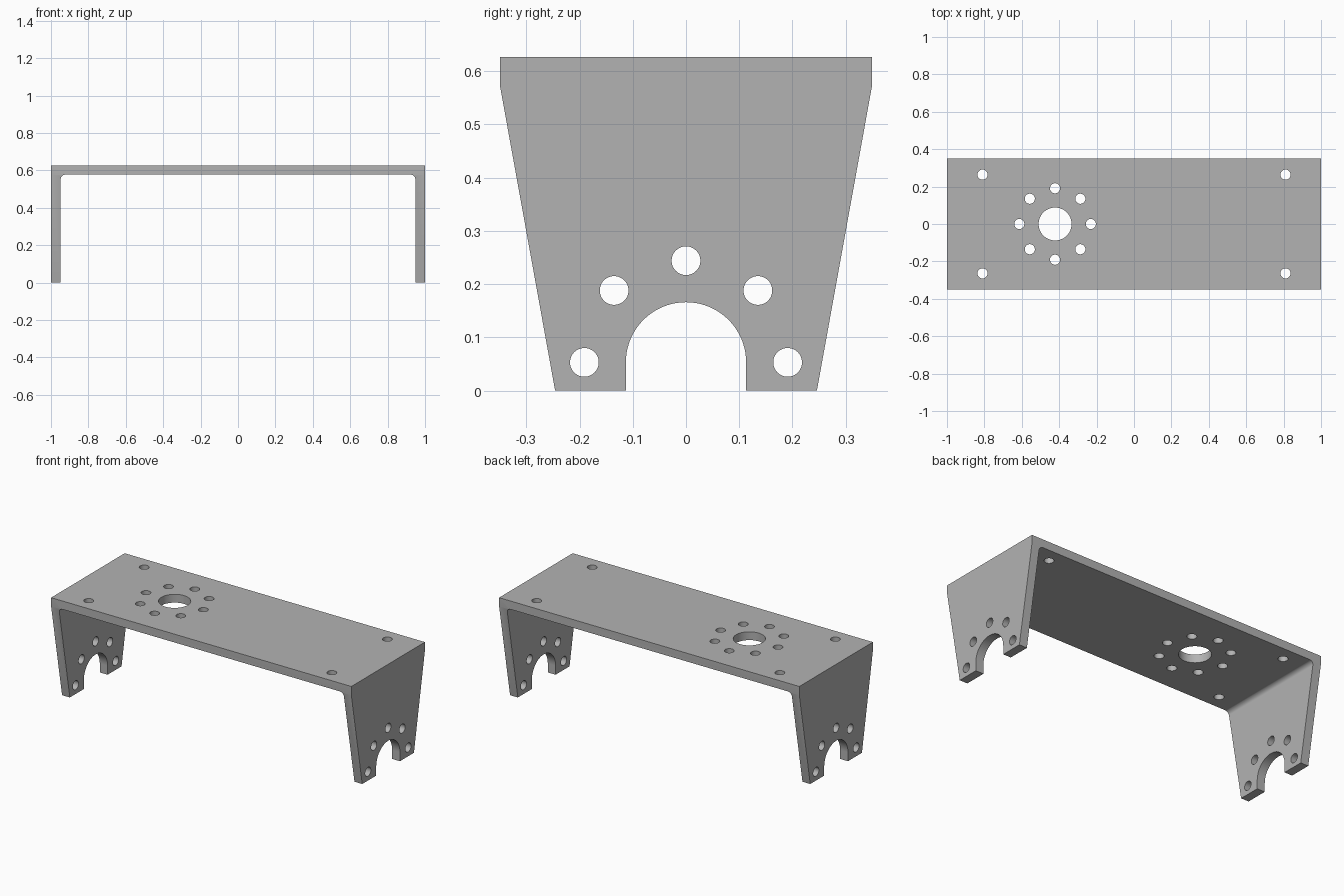
import bpy
import bmesh
from math import cos, sin, pi
from mathutils import Vector

if "Cube" in bpy.data.objects:
    bpy.data.objects.remove(bpy.data.objects["Cube"])

HEIGHT, DEPTH = 0.627, 0.35        # overall height, half depth
INNER_X, INNER_Z = 0.948, 0.577    # inside faces of flanges and web
FILLET = 0.025
FOOT_Y = 0.246                     # half width of a flange at the floor
AXIS_Z = 0.053                     # centre height of the cradle slot
BOLT_RING, BOLT_R = 0.191, 0.027
HUB_X = -0.422


def arc(cx, cy, r, start, end, steps):
    return [(cx + r * cos(start + (end - start) * i / steps),
             cy + r * sin(start + (end - start) * i / steps))
            for i in range(steps + 1)]


def circle(cx, cy, r, steps=48):
    return arc(cx, cy, r, 0, 2 * pi, steps)[:-1]


def prism(bm, points, axis, low, high):
    """Extrude a closed 2D outline along one axis."""
    place = {"x": lambda a, b, d: (d, a, b),
             "y": lambda a, b, d: (a, d, b),
             "z": lambda a, b, d: (a, b, d)}[axis]
    face = bm.faces.new([bm.verts.new(place(a, b, low)) for a, b in points])
    made = bmesh.ops.extrude_face_region(bm, geom=[face], use_keep_orig=True)
    moved = [v for v in made["geom"] if isinstance(v, bmesh.types.BMVert)]
    bmesh.ops.translate(bm, verts=moved, vec=Vector(place(0, 0, high - low)))


def finish(bm, name):
    bmesh.ops.recalc_face_normals(bm, faces=bm.faces[:])
    mesh = bpy.data.meshes.new(name)
    bm.to_mesh(mesh)
    bm.free()
    obj = bpy.data.objects.new(name, mesh)
    bpy.context.collection.objects.link(obj)
    return obj


def apply_boolean(target, cutter, operation):
    cutter.hide_render = True
    mod = target.modifiers.new(operation.title(), "BOOLEAN")
    mod.object, mod.operation, mod.solver = cutter, operation, "EXACT"
    bpy.context.view_layer.objects.active = target
    bpy.ops.object.modifier_apply(modifier=mod.name)
    bpy.data.objects.remove(cutter)


# Channel with rounded inside corners
right_corner = arc(INNER_X - FILLET, INNER_Z - FILLET, FILLET, 0, pi / 2, 8)
left_corner = [(-x, z) for x, z in reversed(right_corner)]
outline = ([(-1, 0), (-1, HEIGHT), (1, HEIGHT), (1, 0), (INNER_X, 0)]
           + right_corner + left_corner + [(-INNER_X, 0)])
bm = bmesh.new()
prism(bm, outline, "y", -DEPTH, DEPTH)
bracket = finish(bm, "mounting_bracket")

# Taper of the flanges
slope = (DEPTH - FOOT_Y) / 0.575
low_y, high_y = FOOT_Y - 0.1 * slope, FOOT_Y + 0.8 * slope
bm = bmesh.new()
prism(bm, [(-low_y, -0.1), (low_y, -0.1), (high_y, 0.8), (-high_y, 0.8)],
      "x", -1.1, 1.1)
apply_boolean(bracket, finish(bm, "taper_cutter"), "INTERSECT")

# Cradle slot and bolt holes through both flanges
bm = bmesh.new()
slot = arc(0, AXIS_Z, 0.113, 0, pi, 40)
prism(bm, slot + [(-0.113, -0.1), (0.113, -0.1)], "x", -1.1, 1.1)
for i in range(5):
    a = i * pi / 4
    prism(bm, circle(BOLT_RING * cos(a), AXIS_Z + BOLT_RING * sin(a), BOLT_R),
          "x", -1.1, 1.1)

# Hub hole, its bolt ring and the corner holes through the web
prism(bm, circle(HUB_X, 0, 0.088, 64), "z", 0.5, 0.7)
for i in range(8):
    a = i * pi / 4
    prism(bm, circle(HUB_X + BOLT_RING * cos(a), BOLT_RING * sin(a), BOLT_R),
          "z", 0.5, 0.7)
for x in (-0.81, 0.81):
    for y in (-0.264, 0.264):
        prism(bm, circle(x, y, BOLT_R), "z", 0.5, 0.7)
apply_boolean(bracket, finish(bm, "hole_cutter"), "DIFFERENCE")

# Grey metal
grey = bpy.data.materials.new("grey_metal")
grey.use_nodes = True
colour = (0.45, 0.45, 0.45, 1)
grey.diffuse_color = colour
grey.node_tree.nodes["Principled BSDF"].inputs["Base Color"].default_value = colour
bracket.data.materials.clear()
bracket.data.materials.append(grey)
for face in bracket.data.polygons:
    face.material_index = 0

# Smooth holes and fillets, flat plates
bpy.ops.object.select_all(action="DESELECT")
bracket.select_set(True)
bpy.context.view_layer.objects.active = bracket
bpy.ops.object.shade_smooth_by_angle()
weighted = bracket.modifiers.new("Weighted Normal", "WEIGHTED_NORMAL")
weighted.keep_sharp = True
